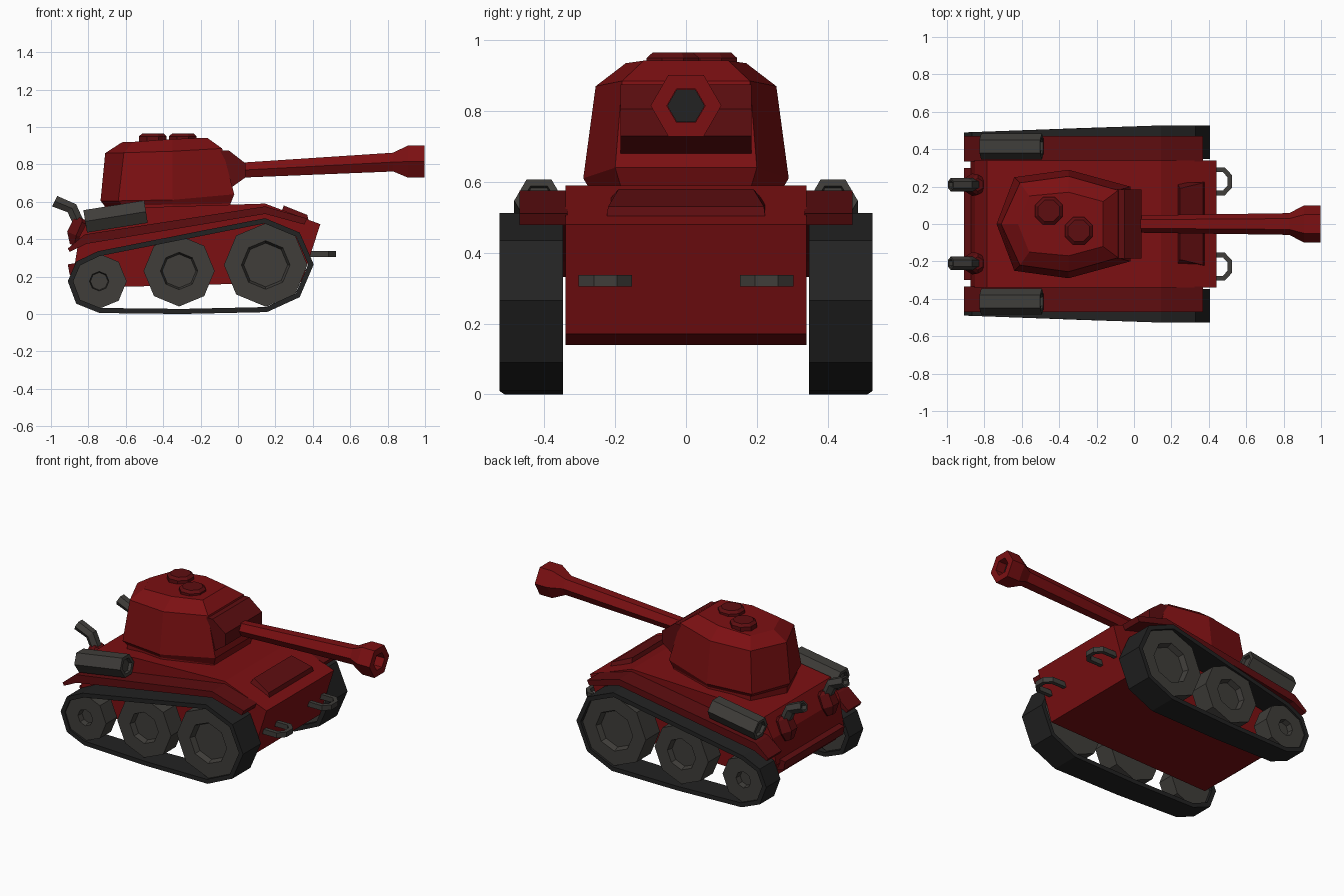
import bpy, bmesh
from math import cos, sin, pi
from mathutils import Vector as V


def mat(name, rgb):
    m = bpy.data.materials.new(name)
    m.diffuse_color = (*rgb, 1)
    return m


RED = mat("red_paint", (0.2, 0.005, 0.006))
DARK_RED = mat("dark_red_paint", (0.11, 0.004, 0.005))
STEEL = mat("dark_steel", (0.05, 0.047, 0.042))
RUBBER = mat("track_rubber", (0.016, 0.016, 0.016))


def loft(name, rings, m, loop=False):
    """Skin equal-length rings; capped at both ends unless looped."""
    bm = bmesh.new()
    vs = [[bm.verts.new(p) for p in r] for r in rings]
    n = len(vs[0])
    for a, b in zip(vs, vs[1:] + (vs[:1] if loop else [])):
        for i in range(n):
            bm.faces.new((a[i], a[(i + 1) % n], b[(i + 1) % n], b[i]))
    if not loop:
        bm.faces.new(vs[0])
        bm.faces.new(vs[-1])
    bmesh.ops.recalc_face_normals(bm, faces=bm.faces)
    me = bpy.data.meshes.new(name)
    bm.to_mesh(me)
    bm.free()
    me.materials.append(m)
    ob = bpy.data.objects.new(name, me)
    bpy.context.collection.objects.link(ob)
    return ob


def prism(name, profile, y0, y1, m):
    """Extrude an (x, z) profile across y."""
    return loft(name, [[(x, y, z) for x, z in profile] for y in (y0, y1)], m)


def ngon(c, r, n, d, rot=0.0):
    """Regular n-gon around centre c, facing direction d."""
    d = V(d).normalized()
    u = V((0, 0, 1)) if abs(d.y) > 0.9 else V((0, 1, 0))
    v = d.cross(u)
    return [V(c) + r * (cos(rot + 2 * pi * i / n) * u + sin(rot + 2 * pi * i / n) * v)
            for i in range(n)]


# Hull
prism("hull", [(0.34, 0.17), (0.44, 0.48), (0.145, 0.59), (-0.5, 0.57), (-0.785, 0.53),
               (-0.85, 0.41), (-0.875, 0.25), (-0.82, 0.14)], -0.34, 0.34, RED)
prism("rear_bar", [(-0.85, 0.2), (-0.9, 0.21), (-0.91, 0.265), (-0.85, 0.275)],
      -0.3, 0.3, DARK_RED)

# Raised plate on the sloping front
loft("front_hatch", [
    [(0.23, -0.225, 0.54), (0.23, 0.225, 0.54), (0.38, 0.225, 0.49), (0.38, -0.225, 0.49)],
    [(0.245, -0.19, 0.58), (0.245, 0.19, 0.58), (0.37, 0.22, 0.53), (0.37, -0.22, 0.53)],
], DARK_RED)


# Turret: half outline points mirrored into seven-sided rings
def turret_ring(back, *side):
    return [(back[0], 0, back[1])] + list(side) + [(x, -y, z) for x, y, z in reversed(side)]


loft("turret", [
    turret_ring((-0.715, 0.54), (-0.62, 0.235, 0.54), (-0.35, 0.275, 0.54), (-0.04, 0.185, 0.56)),
    turret_ring((-0.715, 0.58), (-0.62, 0.235, 0.58), (-0.35, 0.275, 0.585), (-0.04, 0.185, 0.59)),
    turret_ring((-0.735, 0.605), (-0.64, 0.25, 0.605), (-0.35, 0.29, 0.61), (-0.02, 0.2, 0.64)),
    turret_ring((-0.71, 0.86), (-0.61, 0.22, 0.862), (-0.35, 0.255, 0.87), (-0.085, 0.18, 0.885)),
    turret_ring((-0.62, 0.918), (-0.56, 0.15, 0.92), (-0.35, 0.17, 0.935), (-0.165, 0.12, 0.942)),
], RED)
prism("gun_mantlet", [(-0.12, 0.68), (-0.03, 0.68), (0.04, 0.73), (0.04, 0.805),
                      (-0.05, 0.875), (-0.12, 0.875)], -0.185, 0.185, DARK_RED)

# Roof hatches
for name, x, y in (("rear_roof_hatch", -0.455, 0.07), ("front_roof_hatch", -0.295, -0.037)):
    loft(name, [ngon((x, y, z), r, 8, (0, 0, 1), pi / 8) for z, r in
                ((0.91, 0.08), (0.95, 0.08), (0.965, 0.062))], DARK_RED)

# Six-sided barrel with flared muzzle and recessed bore
loft("gun_barrel", [ngon((x, 0, z), r, 6, (1, 0, 0)) for x, z, r in (
    (0.0, 0.768, 0.046), (0.83, 0.812, 0.058), (0.91, 0.815, 0.1), (0.998, 0.815, 0.1),
    (0.998, 0.815, 0.054), (0.93, 0.815, 0.054))], RED)
loft("gun_bore", [ngon((x, 0, 0.815), 0.053, 6, (1, 0, 0)) for x in (0.92, 0.94)], RUBBER)

# Track outline (x, z), clockwise, and its inward offset
OUT = [V(p) for p in ((-0.91, 0.175), (-0.865, 0.28), (-0.75, 0.335), (0.145, 0.512),
                      (0.33, 0.435), (0.405, 0.265), (0.33, 0.09), (0.155, 0.01), (-0.3, 0.0),
                      (-0.74, 0.005), (-0.865, 0.055))]


def inward(i, t=0.027):
    a = (OUT[i] - OUT[i - 1]).normalized()
    b = (OUT[(i + 1) % len(OUT)] - OUT[i]).normalized()
    n = V((a.y + b.y, -a.x - b.x)).normalized()
    return OUT[i] + n * t / max(0.5, n.dot(V((a.y, -a.x))))


def outer_y(x):
    return 0.527 - 0.037 * max(0, 0.1 - x)


for side, s in (("left", 1), ("right", -1)):
    # Track belt
    rings = []
    for i, p in enumerate(OUT):
        q, y = inward(i), outer_y(p.x)
        rings.append([(p.x, s * 0.347, p.y), (p.x, s * y, p.y),
                      (q.x, s * y, q.y), (q.x, s * 0.347, q.y)])
    loft(side + "_track", rings, RUBBER, loop=True)

    # Dished eight-sided wheels
    for name, x, z, r, hub in (("front", 0.148, 0.262, 0.223, 0.13),
                               ("middle", -0.315, 0.23, 0.19, 0.1),
                               ("rear", -0.742, 0.175, 0.147, 0.052)):
        yo = outer_y(x) - 0.015
        loft(f"{side}_{name}_wheel", [ngon((x, s * y, z), k, 8, (0, 1, 0)) for y, k in (
            (0.37, r), (yo, r), (yo, hub), (yo - 0.035, hub * 0.9))], STEEL)

    # Fender
    prism(side + "_fender", [(-0.91, 0.35), (-0.82, 0.425), (0.145, 0.575), (0.37, 0.51),
                             (0.355, 0.478), (0.145, 0.535), (-0.81, 0.375), (-0.9, 0.332)],
          s * 0.335, s * 0.47, DARK_RED)

    # Six-sided canister on the fender, recessed at both ends
    a, b = V((-0.817, s * 0.415, 0.495)), V((-0.492, s * 0.415, 0.547))
    d = (b - a).normalized()
    loft(side + "_canister", [ngon(a + d * t, r, 6, d) for t, r in (
        (0.02, 0.045), (0, 0.048), (0, 0.07), (0.329, 0.07), (0.329, 0.048), (0.309, 0.045))],
        STEEL)

    # Exhaust housing and bent pipe
    y = s * 0.21
    loft(side + "_exhaust_housing", [ngon((x, y, z), r, 6, (0.4, 0, 1)) for x, z, r in (
        (-0.875, 0.365, 0.03), (-0.865, 0.42, 0.06), (-0.835, 0.49, 0.055),
        (-0.835, 0.51, 0.035))], DARK_RED)
    loft(side + "_exhaust_pipe", [ngon((x, y, z), r, 6, d) for x, z, r, d in (
        (-0.84, 0.46, 0.034, (-0.4, 0, 1)), (-0.888, 0.565, 0.036, (-0.7, 0, 0.75)),
        (-0.98, 0.603, 0.036, (-1, 0, 0.5)), (-0.98, 0.603, 0.024, (-1, 0, 0.5)),
        (-0.95, 0.59, 0.022, (-1, 0, 0.5)))], STEEL)

    # Tow hook: flat U-shaped strip
    outer = [(0.38, 0.153), (0.485, 0.153), (0.525, 0.195), (0.525, 0.26), (0.485, 0.303),
             (0.38, 0.303)]
    inner = [(0.38, 0.178), (0.475, 0.178), (0.5, 0.205), (0.5, 0.25), (0.475, 0.278),
             (0.38, 0.278)]
    loft(side + "_tow_hook", [
        [(ox, s * oy, 0.305), (ox, s * oy, 0.337), (ix, s * iy, 0.337), (ix, s * iy, 0.305)]
        for (ox, oy), (ix, iy) in zip(outer, inner)], STEEL)
